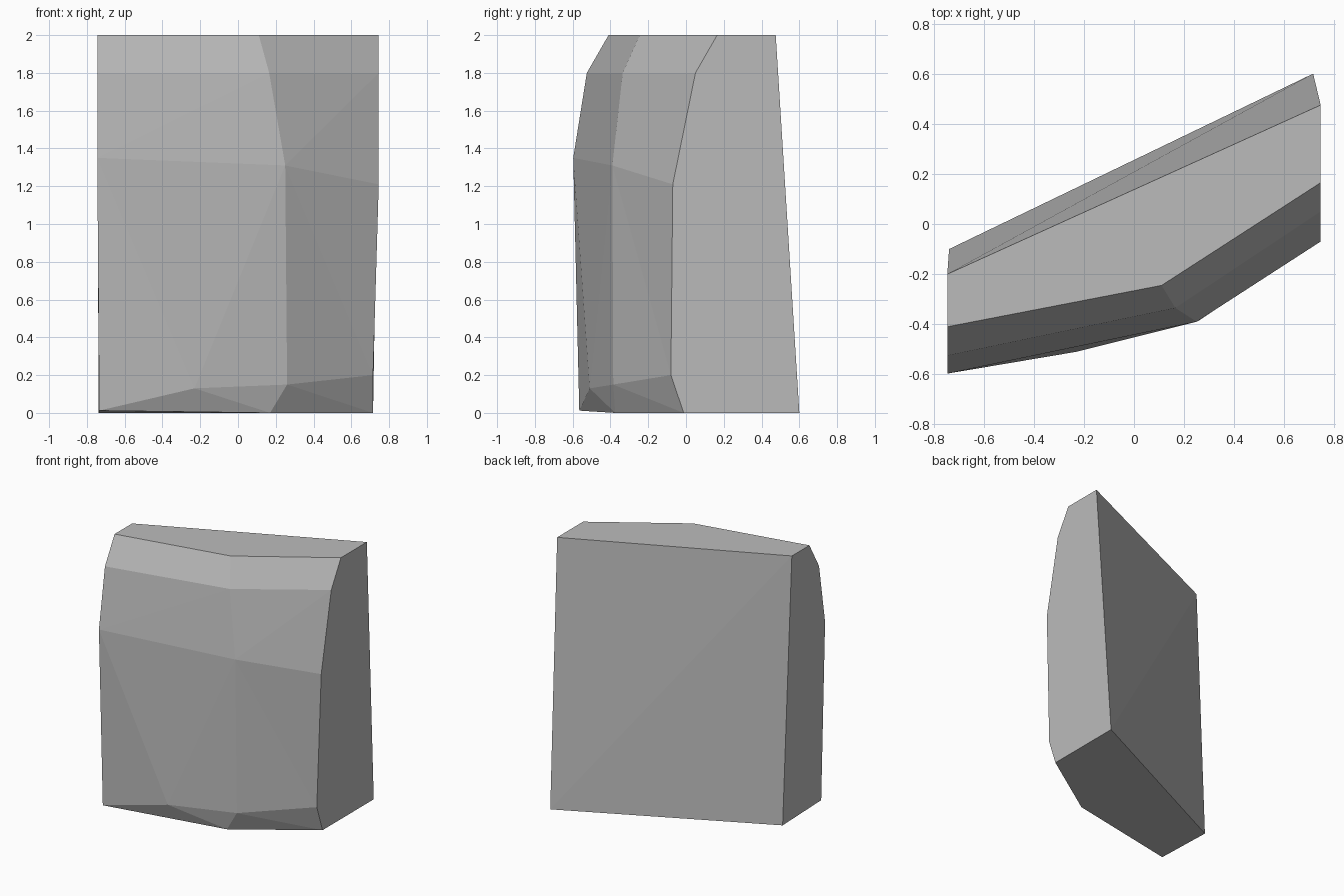
import bpy, bmesh

cube = bpy.data.objects.get("Cube")
if cube:
    bpy.data.objects.remove(cube, do_unlink=True)

# Plain stone colour
stone = bpy.data.materials.new("stone_grey")
stone.use_nodes = True
grey = (0.5, 0.5, 0.5, 1)
stone.diffuse_color = grey
stone.node_tree.nodes["Principled BSDF"].inputs["Base Color"].default_value = grey

bm = bmesh.new()


def row(*points):
    return [bm.verts.new(p) for p in points]


def face(*verts):
    bm.faces.new(verts)


# Front profile rows, from the rim down to the foot
top = row((-.745, -.41, 2), (.11, -.245, 2), (.745, .165, 2))
upper = row((-.745, -.525, 1.8), (.165, -.335, 1.8), (.745, .05, 1.8))
middle = row((-.745, -.597, 1.35), (.25, -.39, 1.31), (.745, -.07, 1.21))
lower = row((-.23, -.51, .13), (.26, -.385, .15), (.715, -.08, .2))
foot = row((-.735, -.565, .012), (.17, -.375, 0), (.715, -.012, 0))
# Flat back corners
back_top = row((-.745, -.2, 2), (.745, .475, 2))
back_foot = row((-.738, -.1, 0), (.715, .6, 0))

# Bevelled rim and sloping upper front
for i in range(2):
    face(top[i], upper[i], upper[i + 1], top[i + 1])
    face(upper[i], middle[i], upper[i + 1])
    face(upper[i + 1], middle[i], middle[i + 1])

# Main front facets
face(middle[0], foot[0], lower[0])
face(middle[0], lower[0], middle[1])
face(middle[1], lower[0], lower[1])
face(middle[1], lower[1], lower[2])
face(middle[1], lower[2], middle[2])

# Chipped bottom edge
face(lower[0], foot[0], foot[1])
face(lower[0], foot[1], lower[1])
face(lower[1], foot[1], foot[2])
face(lower[1], foot[2], lower[2])

# Top and underside
face(*top, back_top[1], back_top[0])
face(*foot, back_foot[1], back_foot[0])

# Ends
face(top[0], upper[0], middle[0], foot[0], back_foot[0], back_top[0])
face(top[2], upper[2], middle[2], lower[2], foot[2], back_foot[1], back_top[1])

# Back, split along its diagonal
face(back_top[0], back_top[1], back_foot[1])
face(back_top[0], back_foot[1], back_foot[0])

bmesh.ops.recalc_face_normals(bm, faces=bm.faces)
mesh = bpy.data.meshes.new("stone_block")
bm.to_mesh(mesh)
bm.free()
mesh.materials.append(stone)
block = bpy.data.objects.new("stone_block", mesh)
bpy.context.collection.objects.link(block)
